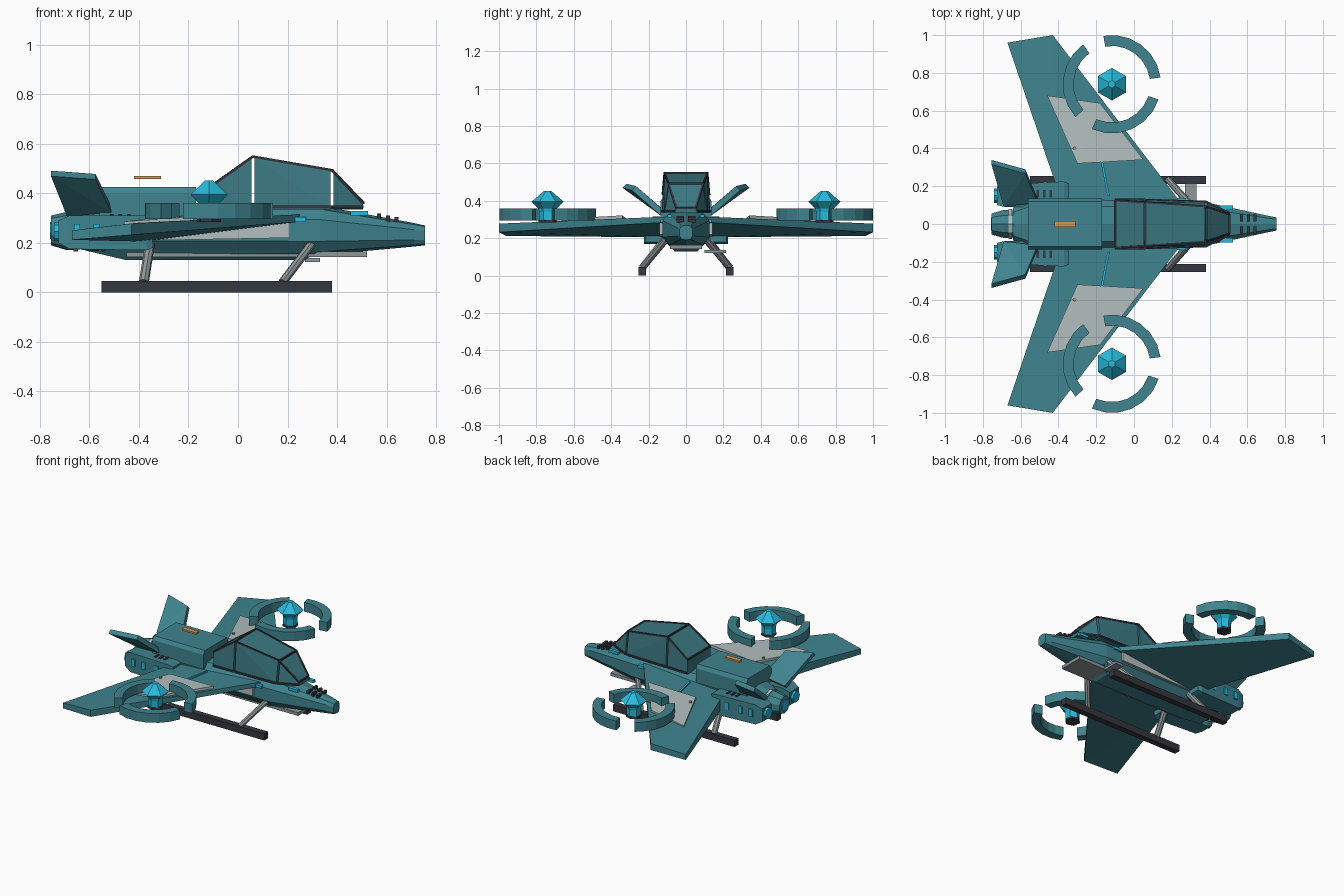
import bpy, bmesh, math
from mathutils import Vector

cube = bpy.data.objects.get("Cube")
if cube:
    bpy.data.objects.remove(cube, do_unlink=True)


def material(name, r, g, b):
    m = bpy.data.materials.new(name)
    m.use_nodes = True
    m.diffuse_color = (r, g, b, 1)
    m.node_tree.nodes["Principled BSDF"].inputs["Base Color"].default_value = (r, g, b, 1)
    return m


TEAL = material("teal paint", .05, .23, .275)
GLASS = material("canopy teal", .045, .19, .225)
CYAN = material("bright cyan", .02, .50, .72)
LIGHT = material("light grey", .45, .52, .52)
STEEL = material("steel grey", .27, .31, .32)
DARK = material("charcoal", .035, .038, .05)
ORANGE = material("orange", .68, .30, .09)


def finish(name, bm, mat):
    bmesh.ops.recalc_face_normals(bm, faces=bm.faces)
    me = bpy.data.meshes.new(name)
    bm.to_mesh(me)
    bm.free()
    me.materials.append(mat)
    ob = bpy.data.objects.new(name, me)
    bpy.context.collection.objects.link(ob)
    return ob


def hull(name, points, mat):
    """Convex solid around the points."""
    bm = bmesh.new()
    for p in points:
        bm.verts.new(p)
    bmesh.ops.convex_hull(bm, input=bm.verts)
    bmesh.ops.dissolve_limit(bm, angle_limit=.01, verts=bm.verts, edges=bm.edges)
    return finish(name, bm, mat)


def box(name, x, y, z, mat):
    return hull(name, [(a, b, c) for a in x for b in y for c in z], mat)


def loft(name, rings, mat):
    """Skin a closed solid through rings with equal point counts."""
    bm = bmesh.new()
    loops = [[bm.verts.new(p) for p in ring] for ring in rings]
    n = len(loops[0])
    for a, b in zip(loops, loops[1:]):
        for i in range(n):
            j = (i + 1) % n
            bm.faces.new((a[i], a[j], b[j], b[i]))
    bm.faces.new(loops[0])
    bm.faces.new(loops[-1])
    return finish(name, bm, mat)


def tube(name, a, b, r, mat, sides=8):
    a, b = Vector(a), Vector(b)
    d = (b - a).normalized()
    u = d.orthogonal().normalized()
    v = d.cross(u)
    angles = [math.tau * i / sides for i in range(sides)]
    return loft(name, [[c + (u * math.cos(t) + v * math.sin(t)) * r for t in angles]
                       for c in (a, b)], mat)


def oval(x, w, lo, hi, sides=10, power=.7):
    """Rounded-box section across the hull."""
    pts = []
    for i in range(sides):
        t = math.tau * (i + .5) / sides
        c, s = math.cos(t), math.sin(t)
        c = math.copysign(abs(c) ** power, c)
        s = math.copysign(min(1, abs(s) ** power), s)
        pts.append((x, w * c, (lo + hi) / 2 + (hi - lo) / 2 * s))
    return pts


# Fuselage, belly and tail
loft("fuselage", [oval(-.64, .09, .175, .32), oval(-.55, .135, .155, .345),
                  oval(.33, .13, .15, .35), oval(.71, .045, .185, .28),
                  oval(.755, .036, .19, .27)], TEAL)
hull("belly", [(x, y * s, z) for s in (1, -1) for x, y, z in
               [(-.62, .09, .17), (-.45, .06, .13), (.27, .06, .13), (.33, .1, .17)]], TEAL)
box("keel_plate", (-.45, .52), (-.085, .085), (.143, .165), STEEL)
loft("tail_nozzle", [oval(-.755, .058, .19, .31, 10, 1), oval(-.69, .078, .17, .325, 10, 1),
                     oval(-.56, .07, .18, .32, 10, 1)], TEAL)
loft("nozzle_band", [oval(-.665, .083, .165, .33, 10, 1),
                     oval(-.645, .083, .165, .33, 10, 1)], LIGHT)
loft("nozzle_glow", [oval(-.758, .035, .215, .285, 10, 1),
                     oval(-.75, .035, .215, .285, 10, 1)], CYAN)
hull("engine_hump", [(x, y * s, z) for s in (1, -1) for x in (-.56, -.17)
                     for y, z in [(.135, .3), (.135, .4), (.12, .425)]], TEAL)
box("top_beacon", (-.42, -.31), (-.016, .016), (.458, .47), ORANGE)

# Canopy: stations are (x, top half width, top z, base half width)
stations = [(-.1, .125, .435, .13), (.06, .115, .548, .128),
            (.38, .093, .493, .118), (.505, .052, .362, .058)]
BASE = .335


def station(a, b, t):
    return [p + (q - p) * t for p, q in zip(a, b)]


for i, (a, b) in enumerate(zip(stations, stations[1:])):
    gap = .006 / (b[0] - a[0])
    ends = [station(a, b, gap if i else 0), station(a, b, 1 - gap if i < 2 else 1)]
    hull(f"canopy_{i}", [(x, s * y, z) for s in (1, -1) for x, wt, zt, wb in ends
                         for y, z in ((wt, zt), (wb, BASE))], GLASS)
    for s in (1, -1):
        tube(f"canopy_rail_{i}", (a[0], s * a[1], a[2]), (b[0], s * b[1], b[2]), .007, DARK, 4)
        tube(f"canopy_sill_{i}", (a[0], s * a[3], .345), (b[0], s * b[3], .345), .008, DARK, 4)
for x, wt, zt, wb in stations:
    tube("canopy_arch", (x, -wt, zt), (x, wt, zt), .007, DARK, 4)

ARCS = [(8, 100), (126, 222), (246, 342)]
for s, side in ((1, "left"), (-1, "right")):
    def m(points):
        return [(x, s * y, z) for x, y, z in points]

    def mbox(name, x, y, z, mat):
        return box(f"{side}_{name}", x, (s * y[0], s * y[1]), z, mat)

    # Swept wing with its raised panel
    hull(f"{side}_wing", m([(.25, .11, .285), (.25, .11, .315), (-.38, .11, .205), (-.38, .11, .285),
                            (-.67, .96, .212), (-.67, .96, .25), (-.43, 1, .232), (-.43, 1, .278)]), TEAL)
    panel = [(-.46, .68, .286), (-.18, .64, .305), (.05, .34, .322), (-.3, .32, .306)]
    hull(f"{side}_wing_panel", m(panel + [(x, y, z - .035) for x, y, z in panel]), LIGHT)
    tube(f"{side}_panel_bolt", (-.315, s * .4, .29), (-.315, s * .4, .311), .01, STEEL)
    hull(f"{side}_wing_seam", m([(x + d, y, z) for x, y in ((-.135, .15), (-.17, .33))
                                 for d in (-.006, .006) for z in (.285, .306)]), CYAN)
    hull(f"{side}_root_fairing", m([(x, y, z) for y in (.1, .142) for x, z in
                                    [(-.35, .21), (-.35, .25), (.21, .22), (.21, .285)]]), LIGHT)

    # Rotor guard in three arcs around a six-sided hub
    cx, cy = -.117, s * .74
    for k, (t0, t1) in enumerate(ARCS):
        rings = []
        for i in range(7):
            t = math.radians(t0 + (t1 - t0) * i / 6)
            rings.append([(cx + r * math.cos(t), cy + r * math.sin(t), z)
                          for r, z in ((.203, .296), (.26, .296), (.26, .36), (.203, .36))])
        loft(f"{side}_rotor_guard_{k}", rings, TEAL)
    profile = [(.045, .296), (.045, .34), (.05, .36), (.086, .395), (.02, .452)]
    loft(f"{side}_rotor_hub", [[(cx + r * math.sin(math.tau * i / 6), cy + r * math.cos(math.tau * i / 6), z)
                                for i in range(6)] for r, z in profile], CYAN)
    tube(f"{side}_rotor_mount", (cx, cy, .285), (cx, cy, .298), .05, DARK, 6)

    # Canted tail fin
    fin = [(-.755, .325, .483), (-.575, .275, .47), (-.51, .12, .335), (-.69, .1, .32)]
    hull(f"{side}_tail_fin", m([(x, y + d, z - d) for x, y, z in fin for d in (-.008, .014)]), TEAL)
    tube(f"{side}_fin_stripe", (-.68, s * .265, .442), (-.64, s * .18, .378), .006, CYAN, 4)

    # Side engine pod, windows, vents and exhaust glow
    hull(f"{side}_engine_pod", m([(x, y, z) for x, lo, hi, y0, y1 in
                                  [(-.725, .2, .29, .1, .2), (-.68, .175, .31, .09, .21),
                                   (-.37, .17, .31, .09, .225), (-.345, .18, .3, .09, .215)]
                                  for y in (y0, y1) for z in (lo, hi)]), TEAL)
    for x in (-.65, -.57, -.47):
        mbox("pod_window", (x - .013, x + .013), (.2, .224), (.225, .275), CYAN)
    for x in (-.51, -.475, -.44):
        mbox("pod_vent", (x - .007, x + .007), (.14, .18), (.3, .316), DARK)
    tube(f"{side}_exhaust_glow", (-.72, s * .15, .245), (-.742, s * .15, .245), .038, CYAN)

    # Nose lights and vent strips
    mbox("nose_light", (.455, .525), (.075, .098), (.31, .328), CYAN)
    mbox("side_light", (.21, .275), (.1, .137), (.285, .304), CYAN)
    for x in (.57, .605, .64):
        mbox("nose_vent", (x - .008, x + .008), (.012, .05), (.285, .318 - (x - .57) * .2), DARK)

    # Landing skid and struts
    mbox("skid", (-.55, .38), (.213, .255), (0, .046), DARK)
    tube(f"{side}_rear_strut", (-.38, s * .235, .04), (-.355, s * .11, .2), .02, STEEL)
    tube(f"{side}_front_strut", (.18, s * .235, .04), (.3, s * .1, .2), .018, STEEL)

# Sensor plate on the left only
box("sensor_plate", (.27, .33), (.1, .215), (.122, .138), STEEL)
